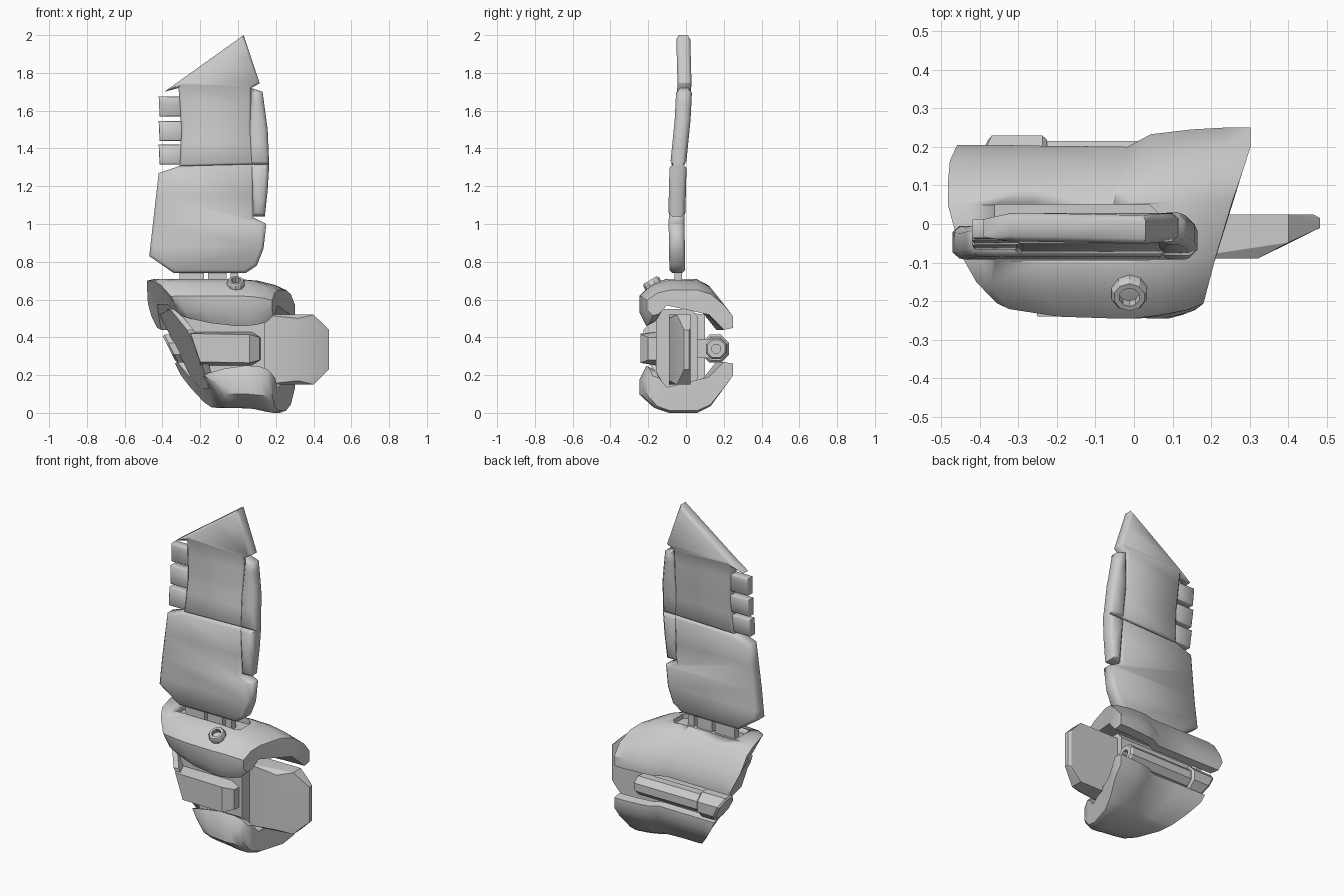
import bpy, bmesh, math
from mathutils import Vector, Matrix

if "Cube" in bpy.data.objects:
    bpy.data.objects.remove(bpy.data.objects["Cube"])


def finish(name, bm, angle=30):
    bmesh.ops.recalc_face_normals(bm, faces=bm.faces)
    me = bpy.data.meshes.new(name)
    bm.to_mesh(me)
    bm.free()
    me.shade_smooth()
    me.set_sharp_from_angle(angle=math.radians(angle))
    ob = bpy.data.objects.new(name, me)
    bpy.context.collection.objects.link(ob)
    return ob


def lerp_table(v, table):
    for (a, fa), (b, fb) in zip(table, table[1:]):
        if v <= b:
            return fa + (fb - fa) * max(0, v - a) / (b - a)
    return table[-1][1]


def blade_y(z):
    """Gentle sideways bend of the tall blade."""
    return lerp_table(z, [(.7, -.045), (1.0, -.05), (1.31, -.042), (1.55, -.018), (1.75, -.008), (2, -.015)])


def plate(name, outline, half, bevel):
    """Bevelled prism with an x-z outline that follows the blade bend."""
    bm = bmesh.new()
    face = bm.faces.new([bm.verts.new((x, -half, z)) for x, z in outline])
    ext = bmesh.ops.extrude_face_region(bm, geom=[face])
    for v in [g for g in ext["geom"] if isinstance(g, bmesh.types.BMVert)]:
        v.co.y = half
    rim = [e for e in bm.edges if abs(e.verts[0].co.y - e.verts[1].co.y) < 1e-5]
    bmesh.ops.bevel(bm, geom=rim, offset=bevel, segments=1, affect='EDGES')
    for z in (.88, 1.0, 1.15, 1.43, 1.55, 1.65, 1.75, 1.88):
        bmesh.ops.bisect_plane(bm, geom=bm.verts[:] + bm.edges[:] + bm.faces[:],
                               plane_co=(0, 0, z), plane_no=(0, 0, 1))
    for v in bm.verts:
        v.co.y += blade_y(v.co.z)
    return finish(name, bm, 55)


def hull(name, pts):
    bm = bmesh.new()
    for p in pts:
        bm.verts.new(p)
    bmesh.ops.convex_hull(bm, input=bm.verts)
    bmesh.ops.dissolve_limit(bm, angle_limit=.02, verts=bm.verts, edges=bm.edges)
    return finish(name, bm)


def box(name, x0, x1, y0, y1, z0, z1):
    return hull(name, [(x, y, z) for x in (x0, x1) for y in (y0, y1) for z in (z0, z1)])


def tube(name, centre, axis, r, r_in, length, depth, sides=8):
    """Round rod with a sunken hole at the axis end."""
    bm = bmesh.new()
    rows = [(r * .85, 0), (r, .012), (r, length - .012), (r * .85, length), (r_in, length), (r_in, length - depth)]
    rings = [[bm.verts.new((q * math.cos(math.tau * (i + .5) / sides), q * math.sin(math.tau * (i + .5) / sides), h))
              for i in range(sides)] for q, h in rows]
    for a, b in zip(rings, rings[1:]):
        for i in range(sides):
            j = (i + 1) % sides
            bm.faces.new((a[i], a[j], b[j], b[i]))
    bm.faces.new(rings[0])
    bm.faces.new(rings[-1])
    rot = Vector(axis).to_track_quat('Z', 'Y').to_matrix().to_4x4()
    bm.transform(Matrix.Translation(centre) @ rot)
    return finish(name, bm)


def left_end(y, z):
    """Slanted plane on which the pod is cut off at the left."""
    return -.43 + .5 * (.55 - z) - .32 * (y - .1)


def right_end(y):
    return min(.302, .234 + (.35 if y > -.04 else .22) * y)


# C-shaped armour section (y, z), swept along x
SECTION = [(-.21, .46), (-.245, .53), (-.245, .62), (-.18, .685), (-.1, .71), (.06, .71), (.13, .675),
           (.2, .58), (.25, .51), (.25, .45), (.2, .44), (.12, .52), (.05, .575), (-.12, .575), (-.17, .48)]
# along x: position, front width, back width, upper height, lower height, lift of the front lip
STATIONS = [(0, .84, .82, .93, .8, .05), (.06, .9, .82, 1, .82, .04), (.3, .98, .81, 1, .82, .015),
            (.58, 1, .8, 1, .86, 0), (.66, 1, .93, .99, .9, 0), (.8, .96, .98, .93, .96, .005),
            (.92, .91, 1, .78, 1, .02), (1, .84, 1, .6, .92, .055)]


def shell(name, lower):
    bm = bmesh.new()
    rings = []
    for t, front, back, high, low, lift in STATIONS:
        k = low if lower else high
        ring = []
        for y, z in SECTION:
            zz = .56 + (z - .56) * k if z > .56 else z
            if z < .56 and y < 0:
                zz = z + lift * (.56 - z) / .1
            zm = .71 - z if lower else z
            x0 = max(-.482, left_end(y, zm))
            x = x0 + (right_end(y) - x0) * t
            ring.append(bm.verts.new((x, y * (front if y < 0 else back), .71 - zz if lower else zz)))
        rings.append(ring)
    n = len(SECTION)
    for a, b in zip(rings, rings[1:]):
        for i in range(n):
            j = (i + 1) % n
            bm.faces.new((a[i], a[j], b[j], b[i]))
    caps = [bm.faces.new(rings[0]), bm.faces.new(rings[-1])]
    bmesh.ops.triangulate(bm, faces=caps)
    return finish(name, bm, 38)


# Tall blade
plate("upper_blade", [(-.31, 1.303), (-.30, 1.5), (-.315, 1.72), (-.39, 1.70), (.03, 2.0),
                      (.115, 1.745), (.07, 1.72), (.07, 1.5), (.085, 1.313)], .037, .014)
plate("lower_blade", [(-.47, .83), (-.42, 1.27), (-.31, 1.307), (.085, 1.317), (.08, 1.035),
                      (.15, 1.0), (.135, .87), (.10, .78), (.04, .74), (-.34, .74)], .042, .016)
plate("upper_edge_strip", [(.06, 1.312), (.055, 1.5), (.07, 1.72), (.13, 1.70), (.157, 1.5), (.165, 1.312)], .042, .02)
plate("lower_edge_strip", [(.08, 1.04), (.06, 1.317), (.165, 1.317), (.157, 1.18), (.142, 1.04)], .045, .02)
for i, z in enumerate((1.315, 1.44, 1.57)):
    plate(f"blade_tooth_{i + 1}", [(-.415, z), (-.28, z), (-.28, z + .105), (-.42, z + .105)], .025, .004)

# Neck tabs under the blade
for i, (a, b) in enumerate(((-.31, -.18), (-.16, -.06), (-.04, .0))):
    box(f"neck_tab_{i + 1}", a, b, -.062, -.02, .6, .77)

# Armour shells, upper one with a slot for the neck
top = shell("upper_shell", False)
shell("lower_shell", True)
slot = hull("slot_cutter", [(x, y, z) for z in (.675, .8) for x, y in
                            ((-.36, -.095), (.04, -.095), (.07, -.07), (.07, .02), (.04, .05), (-.36, .05))])
slot.hide_render = True
slot.hide_viewport = True
cut = top.modifiers.new("slot", 'BOOLEAN')
cut.operation = 'DIFFERENCE'
cut.solver = 'EXACT'
cut.object = slot

# Core block between the shells and its slanted end cap
core = [(-.16, .18), (-.16, .51), (-.13, .55), (.03, .55), (.06, .51), (.06, .18), (.03, .135), (-.13, .135)]
hull("core", [(x, y, z) for y, z in core for x in (left_end(y, z) + .03, .14)])
cap = [(.1, .52), (-.12, .55), (-.225, .44), (-.225, .3), (-.1, .13), (.1, .13)]
hull("end_cap", [(left_end(y, z) + d, y, z) for y, z in cap for d in (0, .035)])

# Front box with tapered right end
hull("front_box", [(-.20, -.24, .27), (-.25, -.24, .42), (.06, -.24, .415), (.06, -.24, .265),
                   (.115, -.2, .40), (.115, -.2, .28), (.12, -.13, .40), (.12, -.13, .28),
                   (.07, -.15, .43), (.07, -.15, .25), (-.20, -.15, .25), (-.27, -.15, .43)])

# Flat blade at the right with a chamfered front
hull("side_blade", [(.12, -.09, .15), (.12, -.09, .52), (.32, -.09, .17), (.32, -.09, .50),
                    (.12, .025, .15), (.12, .025, .52), (.40, .025, .15), (.40, .025, .52),
                    (.40, -.048, .15), (.40, -.048, .52), (.482, -.01, .23), (.482, -.01, .44),
                    (.482, .015, .23), (.482, .015, .44), (.465, .025, .22), (.465, .025, .45)])

# Barrel along the back with its collar, both cut on the pod's slant
barrel = tube("barrel", (-.35, .16, .34), (1, 0, 0), .06, .025, .55, .06)
collar = tube("barrel_collar", (-.365, .155, .34), (1, 0, 0), .08, .06, .14, .01)
for ob in (barrel, collar):
    for v in ob.data.vertices:
        if v.co.x < -.3:
            v.co.x -= .5 * (v.co.z - .34)
box("barrel_mount", -.25, .12, .05, .13, .29, .39)

# Small round port on the front of the upper shell
tube("port", (-.012, -.145, .625), (0, -.5, .87), .048, .027, .09, .03, 10)
